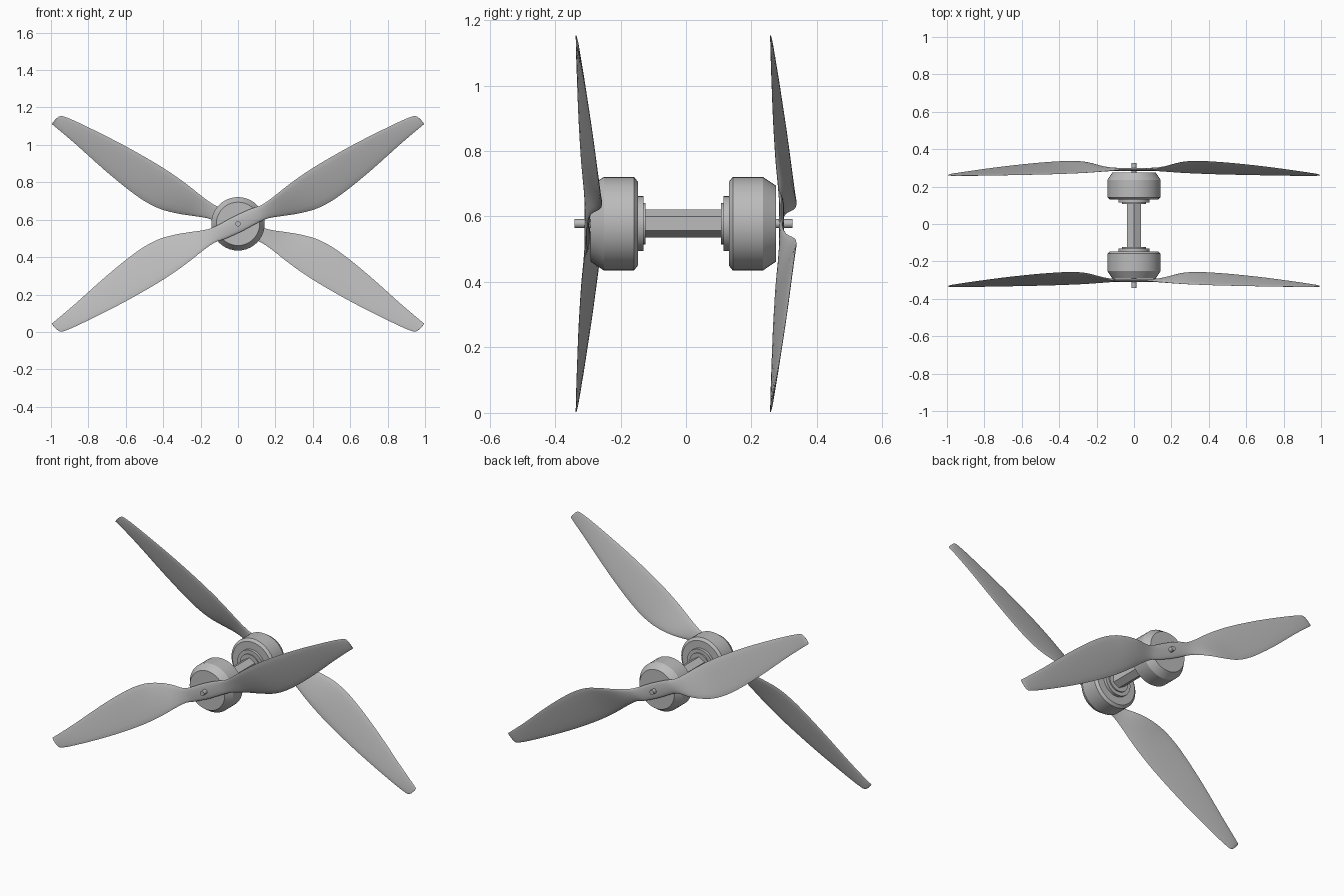
import bpy, bmesh, math
from mathutils import Matrix, Vector

cube = bpy.data.objects.get("Cube")
if cube:
    bpy.data.objects.remove(cube, do_unlink=True)

AXIS_Z = 0.578      # height of the shared motor axis
MID_Y = -0.008      # the motors mirror about this plane

grey = bpy.data.materials.new("plain grey")
grey.use_nodes = True
grey.diffuse_color = (0.5, 0.5, 0.5, 1)
grey.node_tree.nodes["Principled BSDF"].inputs["Base Color"].default_value = (0.5, 0.5, 0.5, 1)


def finish(name, bm, angle=30):
    bmesh.ops.recalc_face_normals(bm, faces=bm.faces)
    mesh = bpy.data.meshes.new(name)
    bm.to_mesh(mesh)
    bm.free()
    mesh.materials.append(grey)
    obj = bpy.data.objects.new(name, mesh)
    bpy.context.collection.objects.link(obj)
    bpy.ops.object.select_all(action='DESELECT')
    obj.select_set(True)
    bpy.context.view_layer.objects.active = obj
    if angle:
        bpy.ops.object.shade_smooth_by_angle(angle=math.radians(angle))
    return obj


def loft(rings):
    """Skin a list of equal closed rings and cap both ends."""
    bm = bmesh.new()
    rows = [[bm.verts.new(p) for p in ring] for ring in rings]
    n = len(rows[0])
    for a, b in zip(rows, rows[1:]):
        for i in range(n):
            j = (i + 1) % n
            bm.faces.new((a[i], a[j], b[j], b[i]))
    bm.faces.new(rows[0])
    bm.faces.new(rows[-1])
    return bm


def turned(name, profile, side, sides=40, angle=30):
    """Turn (distance from middle, radius) pairs about the motor axis."""
    rings = []
    for d, r in profile:
        turn = [math.tau * i / sides for i in range(sides)]
        rings.append([(r * math.sin(t), MID_Y + side * d, AXIS_Z + r * math.cos(t)) for t in turn])
    return finish(name, loft(rings), angle)


# Hexagonal bar joining the motors
turned("connecting_bar", [(-0.13, 0.043), (0.13, 0.043)], 1, sides=6, angle=0)

# Motors with stepped mounting collars and shafts
for label, side in (("front", -1), ("rear", 1)):
    turned(label + "_motor_can",
           [(0.139, 0.128), (0.151, 0.143), (0.243, 0.143), (0.283, 0.116)], side)
    turned(label + "_mount_collar",
           [(0.115, 0.063), (0.122, 0.063), (0.122, 0.084), (0.15, 0.084)], side)
    turned(label + "_shaft", [(0.27, 0.0137), (0.333, 0.0137)], side, sides=20)

# Half propeller stations: span, upper edge, lower edge, upper depth, lower depth, thickness
STATIONS = [
    (0.0, 0.045, -0.045, 0.0, 0.0, 0.016),
    (0.10, 0.035, -0.048, -0.001, 0.002, 0.016),
    (0.16, 0.024, -0.057, -0.007, 0.014, 0.016),
    (0.24, 0.031, -0.088, -0.013, 0.038, 0.016),
    (0.32, 0.043, -0.118, -0.018, 0.045, 0.016),
    (0.42, 0.054, -0.142, -0.022, 0.041, 0.015),
    (0.55, 0.060, -0.141, -0.026, 0.032, 0.014),
    (0.75, 0.058, -0.110, -0.030, 0.015, 0.011),
    (0.96, 0.046, -0.066, -0.033, -0.007, 0.009),
    (1.08, 0.034, -0.044, -0.034, -0.021, 0.007),
    (1.115, 0.019, -0.038, -0.034, -0.026, 0.005),
    (1.128, -0.022, -0.036, -0.033, -0.030, 0.003),
]


def smooth_stations(stations, steps=3):
    """Catmull-Rom through the stations."""
    pts = [Vector(s) for s in stations]
    out = []
    for i in range(len(pts) - 1):
        a, b, c, d = pts[max(i - 1, 0)], pts[i], pts[i + 1], pts[min(i + 2, len(pts) - 1)]
        for k in range(steps):
            t = k / steps
            out.append(0.5 * (2 * b + (c - a) * t + (2 * a - 5 * b + 4 * c - d) * t * t
                              + (3 * b - a - 3 * c + d) * t ** 3))
    return out + [pts[-1]]


def propeller(name, hub_y, mirror):
    # The opposite blade is the same blade turned half way round
    other = [(-u, -lo, -up, ylo, yup, th) for u, up, lo, yup, ylo, th in reversed(STATIONS[1:])]
    tilt = Matrix.Rotation(-math.radians(30), 3, 'Y')
    rings = []
    n = 16
    for u, up, lo, yup, ylo, th in smooth_stations(other + STATIONS):
        ring = []
        for i in range(n):
            a = math.tau * i / n
            f = 0.5 + 0.5 * math.cos(a)
            p = Vector((u, ylo + (yup - ylo) * f + 0.5 * th * math.sin(a), lo + (up - lo) * f))
            p = tilt @ p
            ring.append((p.x * mirror, p.y + hub_y, p.z + AXIS_Z))
        rings.append(ring)
    finish(name, loft(rings), 50)


propeller("front_propeller", -0.302, 1)
propeller("rear_propeller", 0.292, -1)
